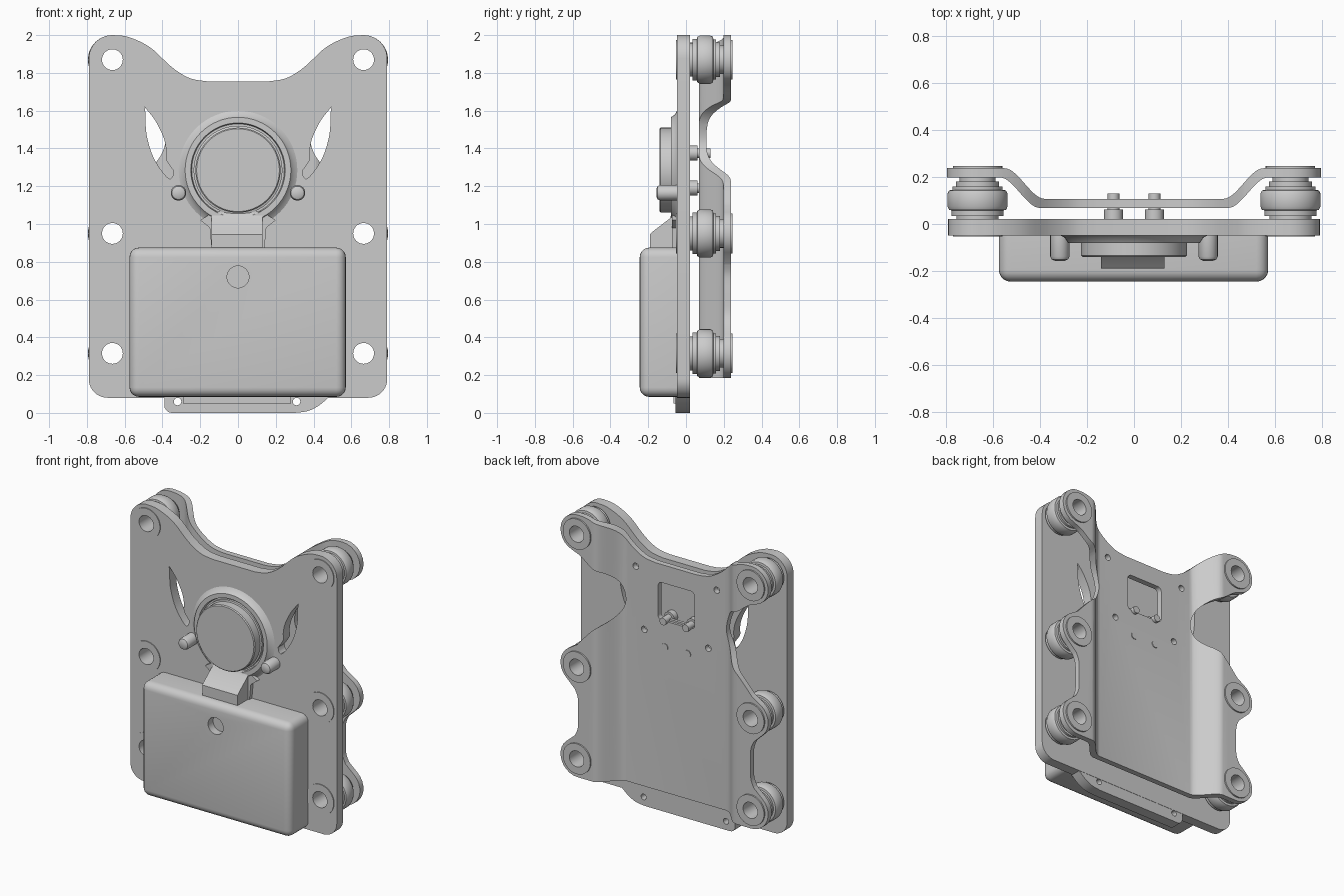
import bpy, bmesh
from math import sin, cos, pi, radians
from mathutils import Vector

if "Cube" in bpy.data.objects:
    bpy.data.objects.remove(bpy.data.objects["Cube"])


def finish(name, bm, angle=35):
    bmesh.ops.remove_doubles(bm, verts=bm.verts, dist=1e-5)
    bmesh.ops.recalc_face_normals(bm, faces=bm.faces)
    me = bpy.data.meshes.new(name)
    bm.to_mesh(me)
    bm.free()
    ob = bpy.data.objects.new(name, me)
    bpy.context.collection.objects.link(ob)
    bpy.ops.object.select_all(action='DESELECT')
    ob.select_set(True)
    bpy.context.view_layer.objects.active = ob
    bpy.ops.object.shade_smooth_by_angle(angle=radians(angle))
    return ob


def prism(name, loops, a, b, axis='y'):
    """Fill 2D loops (later ones are holes) and extrude from a to b along an axis."""
    put = {'y': lambda u, v: (u, a, v), 'z': lambda u, v: (u, v, a), 'x': lambda u, v: (a, u, v)}[axis]
    step = {'y': Vector((0, b - a, 0)), 'z': Vector((0, 0, b - a)), 'x': Vector((b - a, 0, 0))}[axis]
    bm = bmesh.new()
    for loop in loops:
        vs = [bm.verts.new(put(*p)) for p in loop]
        for i in range(len(vs)):
            bm.edges.new((vs[i - 1], vs[i]))
    bmesh.ops.remove_doubles(bm, verts=bm.verts, dist=1e-4)
    bmesh.ops.triangle_fill(bm, use_beauty=True, edges=bm.edges[:], normal=step.normalized())
    ext = bmesh.ops.extrude_face_region(bm, geom=bm.faces[:], use_keep_orig=True)
    bmesh.ops.translate(bm, vec=step, verts=[g for g in ext['geom'] if isinstance(g, bmesh.types.BMVert)])
    return finish(name, bm)


def lathe(name, prof, cx, cz, closed=False, n=48):
    """Revolve an (r, y) profile about a line parallel to y."""
    bm = bmesh.new()
    rows = [[bm.verts.new((cx + r * cos(2 * pi * i / n), y, cz + r * sin(2 * pi * i / n)))
             for i in range(n)] for r, y in prof]
    for j in range(0 if closed else 1, len(rows)):
        for i in range(n):
            bm.faces.new((rows[j - 1][i - 1], rows[j - 1][i], rows[j][i], rows[j][i - 1]))
    if not closed:
        bm.faces.new(rows[0])
        bm.faces.new(rows[-1])
    return finish(name, bm)


def boolean(ob, cutter, op):
    m = ob.modifiers.new('cut', 'BOOLEAN')
    m.operation, m.object, m.solver = op, cutter, 'EXACT'
    bpy.context.view_layer.objects.active = ob
    bpy.ops.object.modifier_apply(modifier=m.name)
    bpy.data.objects.remove(cutter)
    bpy.ops.object.select_all(action='DESELECT')
    ob.select_set(True)
    bpy.ops.object.shade_smooth_by_angle(angle=radians(35))


def arc(cx, cz, r, a0, a1, n=10):
    return [(cx + r * cos(radians(a0 + (a1 - a0) * i / n)),
             cz + r * sin(radians(a0 + (a1 - a0) * i / n))) for i in range(n + 1)]


def circle(cx, cz, r, n=32):
    return arc(cx, cz, r, 0, 360, n)[:-1]


def spline(pts, n=5):
    """Catmull-Rom through the points."""
    p = [Vector(q) for q in [pts[0]] + pts + [pts[-1]]]
    out = []
    for i in range(1, len(p) - 2):
        for k in range(n):
            t = k / n
            out.append(tuple(0.5 * (2 * p[i] + (p[i + 1] - p[i - 1]) * t
                       + (2 * p[i - 1] - 5 * p[i] + 4 * p[i + 1] - p[i + 2]) * t * t
                       + (3 * p[i] - p[i - 1] - 3 * p[i + 1] + p[i + 2]) * t ** 3)))
    return out + [pts[-1]]


def mirrored(half):
    return half + [(-x, z) for x, z in reversed(half)]


def flip(loop):
    return [(-x, z) for x, z in loop]


AX = [(s * 0.665, z) for s in (1, -1) for z in (1.87, 0.95, 0.315)]
crest = spline([(0.665, 2.0), (0.58, 1.99), (0.465, 1.935), (0.35, 1.83), (0.255, 1.772), (0.16, 1.755)])

# front plate with leaf-shaped openings
front = arc(0.69, 0.18, 0.1, -90, 0) + arc(0.665, 1.875, 0.125, 0, 90)[:-1] + crest
leaf = (spline([(0.495, 1.62), (0.44, 1.55), (0.395, 1.46), (0.38, 1.39), (0.38, 1.34), (0.34, 1.28)])
        + spline([(0.345, 1.255), (0.365, 1.24), (0.41, 1.29), (0.455, 1.37), (0.485, 1.48), (0.49, 1.59)]))
prism('front_plate', [mirrored(front), leaf, flip(leaf)] + [circle(x, z, 0.07) for x, z in AX], -0.048, 0.022)

# bottom tab
tab = (arc(-0.35, 0.04, 0.04, 180, 270, 5) + spline([(0.3, 0.0), (0.37, 0.01), (0.43, 0.04), (0.5, 0.1)])
       + [(-0.39, 0.1)])
prism('bottom_tab', [tab, circle(-0.32, 0.06, 0.02, 16), circle(0.31, 0.06, 0.02, 16)], -0.055, 0.02)
prism('tab_lip', [[(-0.29, 0.05), (0.28, 0.05), (0.28, 0.09), (-0.29, 0.09)]], -0.065, -0.05)

# bent back plate: folded section cut to its outline
def fold(y0, shift):
    ts = [i / 14 for i in range(15)]
    return [(0.4 - shift + 0.17 * t, y0 + 0.13 * t * t * (3 - 2 * t)) for t in ts] + [(0.84, y0 + 0.13)]


low, high = fold(0.068, 0), fold(0.107, 0.02)
back_plate = prism('back_plate', [flip(low)[::-1] + low + high[::-1] + flip(high)], 0.1, 2.1, 'z')
half = (arc(0.665, 0.315, 0.13, -90, 50)
        + spline([(0.685, 0.47), (0.662, 0.53), (0.66, 0.63), (0.662, 0.73), (0.685, 0.79)])
        + arc(0.665, 0.95, 0.13, -50, 60)
        + spline([(0.67, 1.1), (0.56, 1.22), (0.46, 1.3), (0.405, 1.37), (0.385, 1.45),
                  (0.415, 1.55), (0.48, 1.62), (0.56, 1.66), (0.64, 1.72), (0.7, 1.745)])
        + arc(0.665, 1.87, 0.13, -55, 90)[:-1] + crest)
window = (arc(0.11, 1.4, 0.03, -90, 0, 5) + arc(0.11, 1.6, 0.03, 0, 90, 5)
          + arc(-0.11, 1.6, 0.03, 90, 180, 5) + arc(-0.11, 1.4, 0.03, 180, 270, 5))
holes = [circle(s * x, z, 0.022, 16) for s in (1, -1) for x, z in ((0.31, 1.69), (0.245, 1.27))]
outline = prism('outline', [mirrored(half), window] + holes + [circle(x, z, 0.07) for x, z in AX], 0.0, 0.4)
boolean(back_plate, outline, 'INTERSECT')

# grooved rollers with hollow axles
roller = [(0.055, -0.054), (0.105, -0.054), (0.105, 0.022), (0.09, 0.022), (0.09, 0.035), (0.11, 0.035),
          (0.11, 0.058), (0.121, 0.06), (0.128, 0.075), (0.128, 0.128), (0.121, 0.143), (0.106, 0.145),
          (0.106, 0.16), (0.092, 0.16), (0.092, 0.18), (0.076, 0.18), (0.076, 0.233), (0.105, 0.233),
          (0.105, 0.247), (0.055, 0.247)]
for x, z in AX:
    lathe('roller', roller, x, z, closed=True)

# front box with a round recess
bm = bmesh.new()
bmesh.ops.create_cube(bm, size=1)
for v in bm.verts:
    v.co = (v.co.x * 1.145 - 0.002, v.co.y * 0.205 - 0.1425, v.co.z * 0.79 + 0.48)
edges = [e for e in bm.edges if min(v.co.y for v in e.verts) < -0.2]
bmesh.ops.bevel(bm, geom=edges, offset=0.05, segments=5, profile=0.5, affect='EDGES')
box = finish('front_box', bm)
boolean(box, lathe('recess', [(0.058, -0.3), (0.058, -0.19)], 0, 0.72), 'DIFFERENCE')

# neck joining the box to the round housing
neck = [(-0.19, 0.85), (-0.19, 0.945), (-0.18, 0.957), (-0.085, 1.03), (-0.075, 1.06), (-0.04, 1.06), (-0.04, 0.85)]
prism('neck', [neck], -0.14, 0.13, 'x')
prism('neck_gusset', [mirrored([(0.14, 0.87), (0.15, 0.98), (0.2, 1.02), (0.12, 1.07)])], -0.075, -0.04)

# round housing and drum
lathe('housing_ring', [(0.32, -0.045), (0.295, -0.058), (0.28, -0.08), (0.25, -0.08), (0.245, -0.058), (0.1, -0.058),
                       (0.1, -0.04)], 0, 1.285, closed=True, n=64)
lathe('drum', [(0.235, -0.05), (0.235, -0.075), (0.225, -0.078), (0.225, -0.134), (0.219, -0.14)], 0, 1.285, n=64)

# pins on the front, standoffs and studs on the back
for s in (1, -1):
    lathe('front_pin', [(0.041, -0.04), (0.041, -0.138), (0.035, -0.15), (0.02, -0.157)], s * 0.315, 1.165, n=24)
    for z, tip in ((1.375, 0.13), (1.19, 0.112)):
        lathe('standoff', [(0.04, 0.015), (0.04, 0.062), (0.025, 0.062), (0.025, tip)], s * 0.087, z, n=24)
prism('stud_bar', [[(-0.087, 1.367), (0.087, 1.367), (0.087, 1.383), (-0.087, 1.383)]], 0.07, 0.09)
